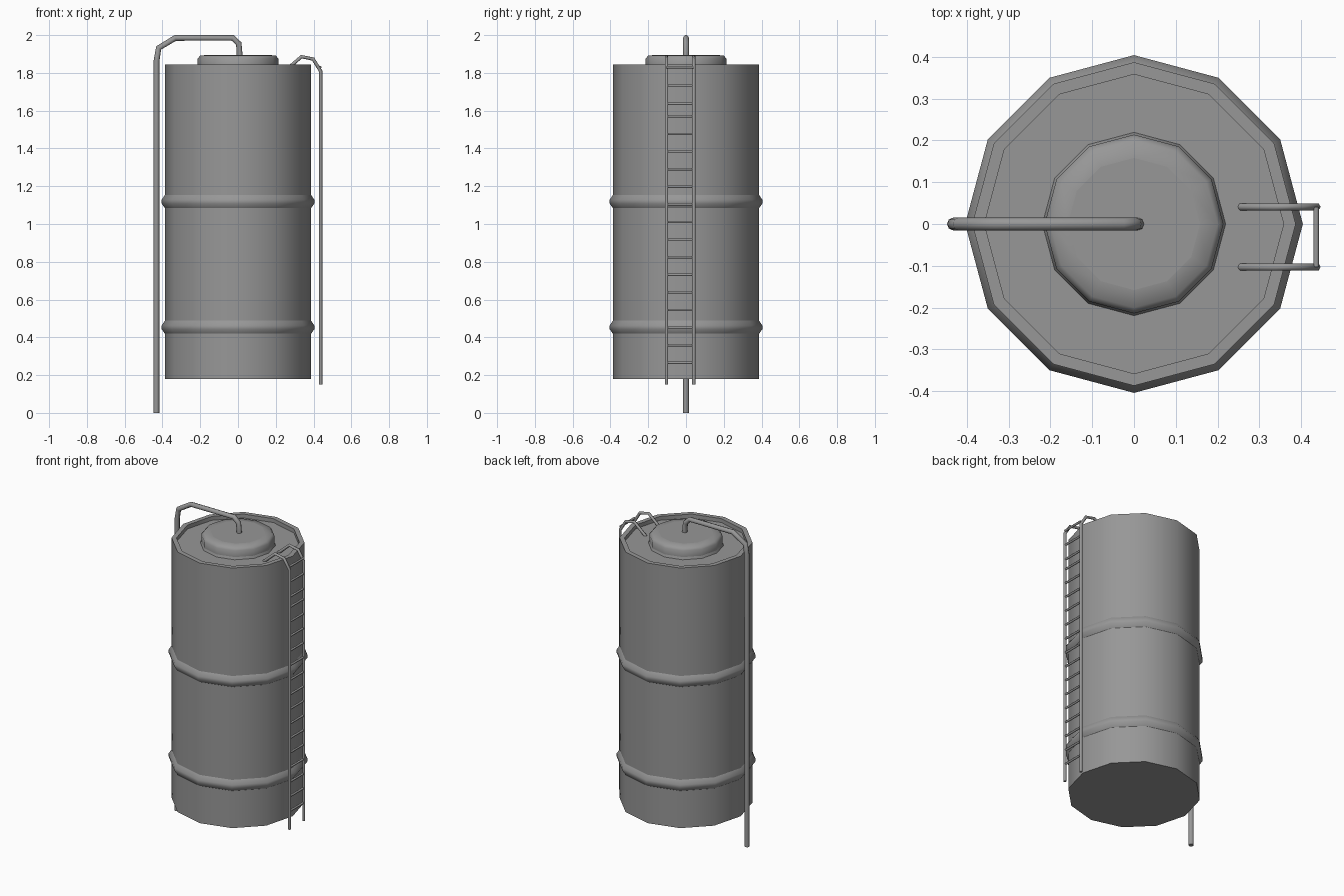
import bpy, math

if "Cube" in bpy.data.objects:
    bpy.data.objects.remove(bpy.data.objects["Cube"])

SIDES = 12

# Dark grey paint
paint = bpy.data.materials.new("dark_grey_paint")
paint.diffuse_color = (0.31, 0.31, 0.31, 1)
paint.use_nodes = True
paint.node_tree.nodes["Principled BSDF"].inputs["Base Color"].default_value = paint.diffuse_color


def finish(obj, angle):
    if not obj.data.materials:
        obj.data.materials.append(paint)
    bpy.ops.object.select_all(action='DESELECT')
    obj.select_set(True)
    bpy.context.view_layer.objects.active = obj
    bpy.ops.object.shade_smooth_by_angle(angle=math.radians(angle))


def lathe(name, profile, sharp=()):
    """Revolve (radius, z) points from bottom to top, capping both ends.
    Rings whose index is in sharp keep a hard edge."""
    verts, faces = [], []
    for r, z in profile:
        for i in range(SIDES):
            a = 2 * math.pi * i / SIDES
            verts.append((r * math.cos(a), r * math.sin(a), z))
    for k in range(len(profile) - 1):
        for i in range(SIDES):
            j = (i + 1) % SIDES
            a, b = k * SIDES, (k + 1) * SIDES
            faces.append((a + i, a + j, b + j, b + i))
    faces.append(tuple(reversed(range(SIDES))))
    last = (len(profile) - 1) * SIDES
    faces.append(tuple(range(last, last + SIDES)))
    mesh = bpy.data.meshes.new(name)
    mesh.from_pydata(verts, [], faces)
    for e in mesh.edges:
        ring_a, ring_b = (v // SIDES for v in e.vertices)
        if ring_a == ring_b and ring_a in sharp:
            e.use_edge_sharp = True
    obj = bpy.data.objects.new(name, mesh)
    bpy.context.collection.objects.link(obj)
    finish(obj, 60)
    return obj


def tube(name, points, radius, res=1):
    """Round tube along a polyline, converted to a mesh."""
    curve = bpy.data.curves.new(name, 'CURVE')
    curve.dimensions = '3D'
    curve.bevel_depth = radius
    curve.bevel_resolution = res
    curve.use_fill_caps = True
    spline = curve.splines.new('POLY')
    spline.points.add(len(points) - 1)
    for p, co in zip(spline.points, points):
        p.co = (*co, 1)
    obj = bpy.data.objects.new(name, curve)
    bpy.context.collection.objects.link(obj)
    bpy.ops.object.select_all(action='DESELECT')
    obj.select_set(True)
    bpy.context.view_layer.objects.active = obj
    bpy.ops.object.convert(target='MESH')
    obj = bpy.context.view_layer.objects.active
    finish(obj, 65)
    return obj


# Tank shell with two raised hoops and a recessed top
profile, sharp = [(0.387, 0.18)], []
for z in (0.455, 1.12):
    sharp += [len(profile), len(profile) + 3]
    profile += [(0.387, z - 0.036), (0.404, z - 0.012),
                (0.404, z + 0.008), (0.387, z + 0.034)]
profile += [(0.387, 1.845), (0.358, 1.845), (0.358, 1.82)]
lathe("tank_shell", profile, sharp)

# Raised hatch lid with a flat centre panel
lathe("hatch_lid", [(0.221, 1.815), (0.214, 1.835), (0.214, 1.876),
                    (0.2, 1.891), (0.158, 1.896)], sharp=(1, 4))

# Feed pipe from the ground over to the hatch
tube("feed_pipe", [(-0.432, 0, 0), (-0.431, 0, 1.865), (-0.42, 0, 1.932),
                   (-0.332, 0, 1.985), (-0.028, 0, 1.985),
                   (0.004, 0, 1.955), (0.009, 0, 1.89)], 0.0155, 2)

# Ladder rails hooking over the rim
RAILS = {"ladder_rail_front": -0.103, "ladder_rail_back": 0.041}
for name, y in RAILS.items():
    tube(name, [(0.437, y, 0.15), (0.437, y, 1.81), (0.398, y, 1.873),
                (0.336, y, 1.886), (0.255, y, 1.815)], 0.0095)

# Ladder rungs, the top three spaced a little wider
y0, y1 = RAILS.values()
for i in range(18):
    z = 1.83 - i * 0.097 if i < 3 else 1.57 - (i - 3) * 0.0932
    tube(f"ladder_rung_{i + 1}", [(0.436, y0, z), (0.436, y1, z)], 0.007)
